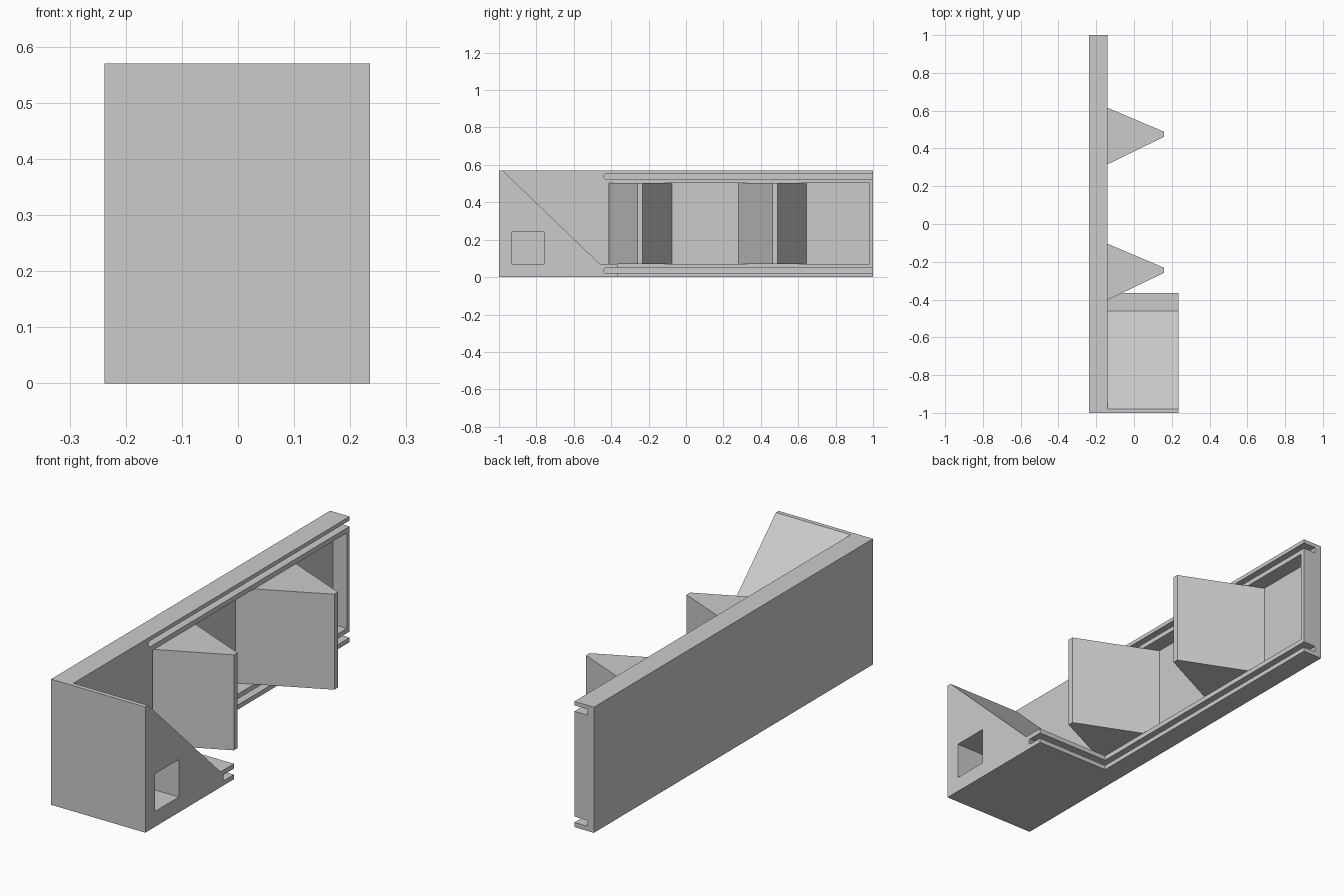
import bpy
import bmesh

if "Cube" in bpy.data.objects:
    bpy.data.objects.remove(bpy.data.objects["Cube"], do_unlink=True)

GREY = (0.6, 0.6, 0.6, 1)
mat = bpy.data.materials.new("plain grey")
mat.use_nodes = True
mat.diffuse_color = GREY
mat.node_tree.nodes["Principled BSDF"].inputs["Base Color"].default_value = GREY


def prism(name, outline, axis, low, high):
    """Extrude a 2D outline along x (outline is y, z) or z (outline is x, y)."""
    bm = bmesh.new()
    place = (lambda a, b: (low, a, b)) if axis == "x" else (lambda a, b: (a, b, low))
    face = bm.faces.new([bm.verts.new(place(a, b)) for a, b in outline])
    new = bmesh.ops.extrude_face_region(bm, geom=[face])["geom"]
    shift = (high - low, 0, 0) if axis == "x" else (0, 0, high - low)
    bmesh.ops.translate(bm, vec=shift,
                        verts=[v for v in new if isinstance(v, bmesh.types.BMVert)])
    bmesh.ops.recalc_face_normals(bm, faces=bm.faces)
    mesh = bpy.data.meshes.new(name)
    bm.to_mesh(mesh)
    bm.free()
    mesh.materials.append(mat)
    obj = bpy.data.objects.new(name, mesh)
    bpy.context.collection.objects.link(obj)
    return obj


def box(name, x, y, z):
    outline = [(y[0], z[0]), (y[1], z[0]), (y[1], z[1]), (y[0], z[1])]
    return prism(name, outline, "x", *x)


def combine(target, tool, operation):
    """Apply a boolean and discard the tool object."""
    tool.hide_render = True
    mod = target.modifiers.new(operation, "BOOLEAN")
    mod.object, mod.operation, mod.solver = tool, operation, "EXACT"
    bpy.context.view_layer.objects.active = target
    bpy.ops.object.modifier_apply(modifier=mod.name)
    bpy.data.objects.remove(tool, do_unlink=True)


BACK, FACE, SIDE = -0.238, -0.14, 0.235
FLOOR, CEILING, HEIGHT = 0.07, 0.503, 0.57
RECESS = -0.21

# Long wall panel joined to the sloping end block
body = box("wall_panel_and_end_block", (BACK, FACE), (-1, 1), (0, HEIGHT))
block = prism("end_block", [(-1, 0), (-0.365, 0), (-0.365, FLOOR), (-0.46, FLOOR),
                            (-0.98, HEIGHT), (-1, HEIGHT)], "x", BACK + 0.02, SIDE)
combine(body, block, "UNION")

# Shallow recess in the panel
combine(body, box("recess_cutter", (RECESS, 0), (-0.412, 0.98), (FLOOR, CEILING)),
        "DIFFERENCE")

# Rail slots with softened closed ends; the lower one turns along the block
for low, high, reach in ((0.021, 0.048, 0.3), (0.525, 0.552, 0)):
    c = 0.007
    slot = [(-0.44 + c, low), (1.1, low), (1.1, high), (-0.44 + c, high),
            (-0.44, high - c), (-0.44, low + c)]
    combine(body, prism("slot_cutter", slot, "x", -0.205, reach), "DIFFERENCE")

# Square socket in the side of the block
combine(body, box("socket_cutter", (FACE, 0.3), (-0.93, -0.76), (FLOOR, 0.24)),
        "DIFFERENCE")

# Two tapering fins standing in the recess
for name, y, start in (("front_fin", -0.245, -0.166), ("rear_fin", 0.475, -0.193)):
    outline = [(RECESS, y + start), (0.16, y - 0.013), (0.16, y + 0.013),
               (RECESS, y + 0.17)]
    # The front fin is trimmed by the end of the recess
    if name == "front_fin":
        outline.insert(1, (-0.158, y - 0.166))
    prism(name, outline, "z", FLOOR, CEILING)
